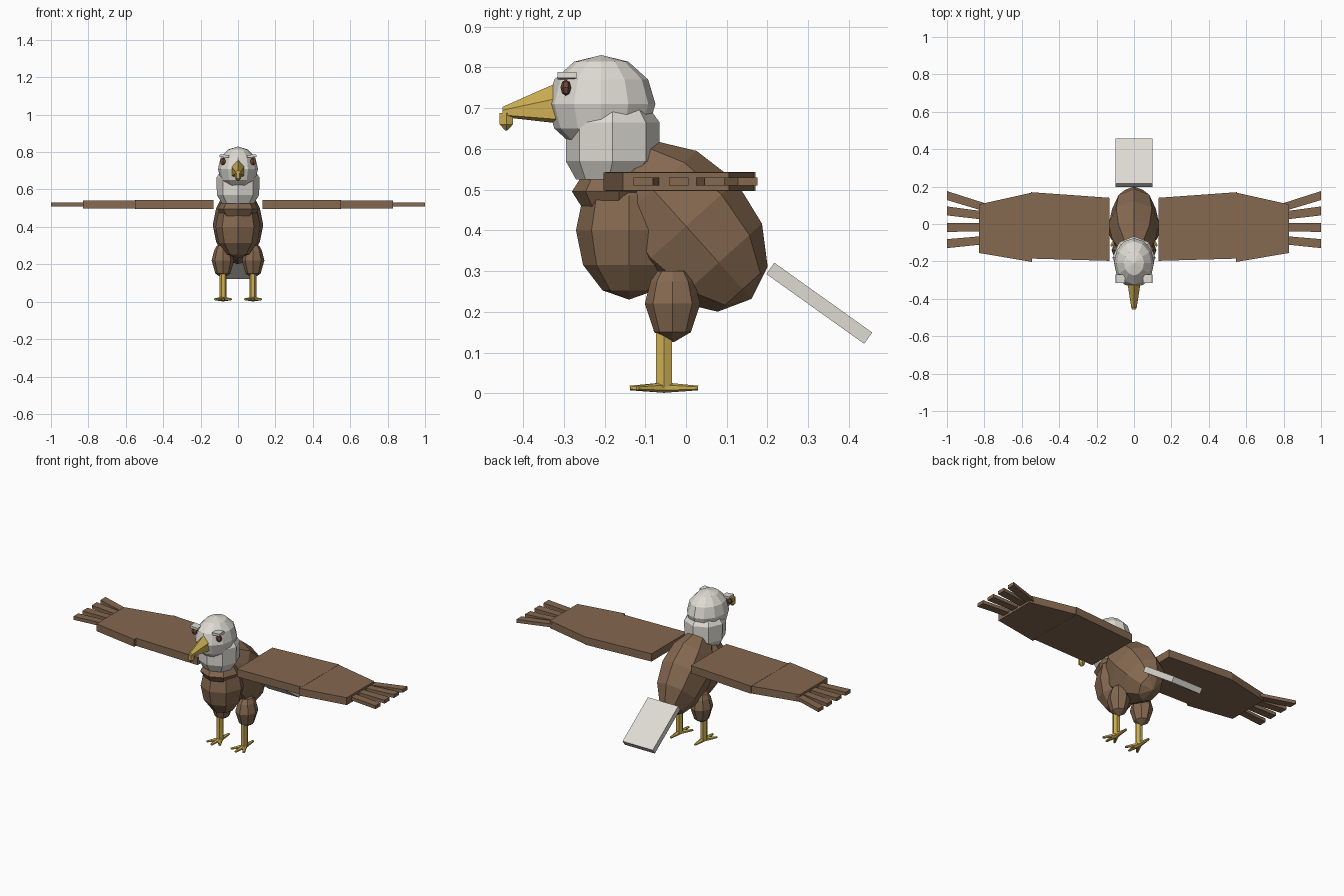
import bpy, bmesh, math
from mathutils import Matrix, Vector

if "Cube" in bpy.data.objects:
    bpy.data.objects.remove(bpy.data.objects["Cube"])


def material(name, rgb):
    m = bpy.data.materials.new(name)
    m.diffuse_color = (*rgb, 1)
    m.use_nodes = True
    m.node_tree.nodes["Principled BSDF"].inputs["Base Color"].default_value = m.diffuse_color
    return m


BROWN = material("brown feathers", (0.235, 0.14, 0.08))
WHITE = material("white feathers", (0.73, 0.71, 0.65))
YELLOW = material("yellow horn", (0.62, 0.43, 0.09))
EYE = material("red brown eye", (0.17, 0.065, 0.04))


def finish(name, bm, mat):
    bmesh.ops.recalc_face_normals(bm, faces=bm.faces)
    me = bpy.data.meshes.new(name)
    bm.to_mesh(me)
    bm.free()
    me.materials.append(mat)
    ob = bpy.data.objects.new(name, me)
    bpy.context.collection.objects.link(ob)
    return ob


def sphere(name, loc, radii, mat, seg, rings, tilt=0):
    bm = bmesh.new()
    bmesh.ops.create_uvsphere(bm, u_segments=seg, v_segments=rings, radius=1)
    bm.transform(Matrix.Translation(loc) @ Matrix.Rotation(math.radians(tilt), 4, 'X')
                 @ Matrix.Diagonal((*radii, 1)))
    return finish(name, bm, mat)


def box(name, loc, size, mat, tilt=0, roll=0):
    bm = bmesh.new()
    bmesh.ops.create_cube(bm, size=1)
    bm.transform(Matrix.Translation(loc) @ Matrix.Rotation(math.radians(roll), 4, 'Y')
                 @ Matrix.Rotation(math.radians(tilt), 4, 'X') @ Matrix.Diagonal((*size, 1)))
    return finish(name, bm, mat)


def skin(name, loops, mat):
    """Closed surface through matching loops of points."""
    bm = bmesh.new()
    rows = [[bm.verts.new(p) for p in loop] for loop in loops]
    n = len(rows[0])
    for a, b in zip(rows, rows[1:]):
        for i in range(n):
            j = (i + 1) % n
            bm.faces.new((a[i], a[j], b[j], b[i]))
    bm.faces.new(rows[0])
    bm.faces.new(rows[-1])
    return finish(name, bm, mat)


def column(name, x, rings, mat, n):
    """Upright loft, each ring given as z, y centre, x radius, y radius."""
    ang = [2 * math.pi * i / n for i in range(n)]
    return skin(name, [[(x + rx * math.cos(a), cy + ry * math.sin(a), z) for a in ang]
                       for z, cy, rx, ry in rings], mat)


def slab(name, outline, z0, z1, mat):
    return skin(name, [[(x, y, z) for x, y in outline] for z in (z0, z1)], mat)


def spike(name, start, end, r0, r1, mat, n=6, flat=1):
    """Tapered rod between two points, optionally flattened in height."""
    a, b = Vector(start), Vector(end)
    d = (b - a).normalized()
    u = d.cross(Vector((0, 0, 1))).normalized()
    v = u.cross(d)
    ang = [2 * math.pi * (i + 0.5) / n for i in range(n)]
    return skin(name, [[p + u * r * math.cos(t) + v * r * flat * math.sin(t) for t in ang]
                       for p, r in ((a, r0), (b, r1))], mat)


# Torso and chest
sphere("body", (0, 0, 0.41), (0.135, 0.165, 0.24), BROWN, 8, 6, 42)
sphere("chest", (0, -0.14, 0.4), (0.12, 0.13, 0.17), BROWN, 8, 6)
sphere("upper_chest", (0, -0.165, 0.495), (0.11, 0.115, 0.075), BROWN, 8, 4)

# Neck and head
column("neck", 0, [(0.525, -0.19, 0.085, 0.08), (0.57, -0.18, 0.113, 0.115),
                   (0.665, -0.18, 0.115, 0.115), (0.70, -0.18, 0.09, 0.09)], WHITE, 8)
sphere("head", (0, -0.208, 0.71), (0.107, 0.133, 0.12), WHITE, 12, 6)

# Beak with hooked tip
skin("beak", [[(0, -0.31, 0.765), (0.036, -0.31, 0.725), (0.034, -0.31, 0.672), (0, -0.31, 0.662),
               (-0.034, -0.31, 0.672), (-0.036, -0.31, 0.725)],
              [(0, -0.45, 0.703), (0.014, -0.45, 0.695), (0.014, -0.45, 0.683), (0, -0.45, 0.678),
               (-0.014, -0.45, 0.683), (-0.014, -0.45, 0.695)]], YELLOW)
column("beak_hook", 0, [(0.688, -0.441, 0.017, 0.019), (0.66, -0.441, 0.017, 0.019),
                        (0.645, -0.441, 0.003, 0.003)], YELLOW, 6)

# Tail fan
box("tail", (0, 0.327, 0.221), (0.2, 0.295, 0.034), WHITE, -35.5)

for s, side in ((1, "left"), (-1, "right")):
    # Eye and brow
    sphere(f"{side}_eye", (s * 0.081, -0.295, 0.75), (0.018, 0.013, 0.02), EYE, 6, 4)
    box(f"{side}_brow", (s * 0.073, -0.292, 0.779), (0.05, 0.046, 0.014), WHITE, 0, s * -5)

    # Wing panels
    slab(f"{side}_inner_wing", [(s * x, y) for x, y in
         ((0.13, -0.197), (0.55, -0.185), (0.55, 0.17), (0.13, 0.14))], 0.497, 0.543, BROWN)
    slab(f"{side}_outer_wing", [(s * x, y) for x, y in
         ((0.545, -0.203), (0.828, -0.155), (0.828, 0.105), (0.545, 0.168))], 0.498, 0.542, BROWN)

    # Wing tip feathers
    for k, (y0, y1) in enumerate(((0.09, 0.152), (0.045, 0.07), (-0.018, -0.018), (-0.086, -0.105))):
        slab(f"{side}_tip_feather_{k + 1}", [(s * x, y) for x, y in
             ((0.80, y0 - 0.022), (1.0, y1 - 0.024), (1.0, y1 + 0.024), (0.80, y0 + 0.022))],
             0.51, 0.53, BROWN)

    # Leg
    column(f"{side}_thigh", s * 0.081, [(0.3, -0.033, 0.032, 0.037), (0.275, -0.033, 0.046, 0.054),
           (0.22, -0.033, 0.06, 0.068), (0.15, -0.033, 0.04, 0.045),
           (0.126, -0.033, 0.004, 0.004)], BROWN, 8)
    column(f"{side}_shin", s * 0.08, [(0.015, -0.054, 0.019, 0.022), (0.16, -0.054, 0.019, 0.022)],
           YELLOW, 6)

    # Toes, three forward and one back
    for k, (dx, dy) in enumerate(((-0.042, -0.065), (0, -0.084), (0.042, -0.065), (0, 0.084))):
        spike(f"{side}_toe_{k + 1}", (s * 0.08, -0.054, 0.014),
              (s * 0.08 + dx, -0.054 + dy, 0.013), 0.016, 0.007, YELLOW, 6, 0.8)
